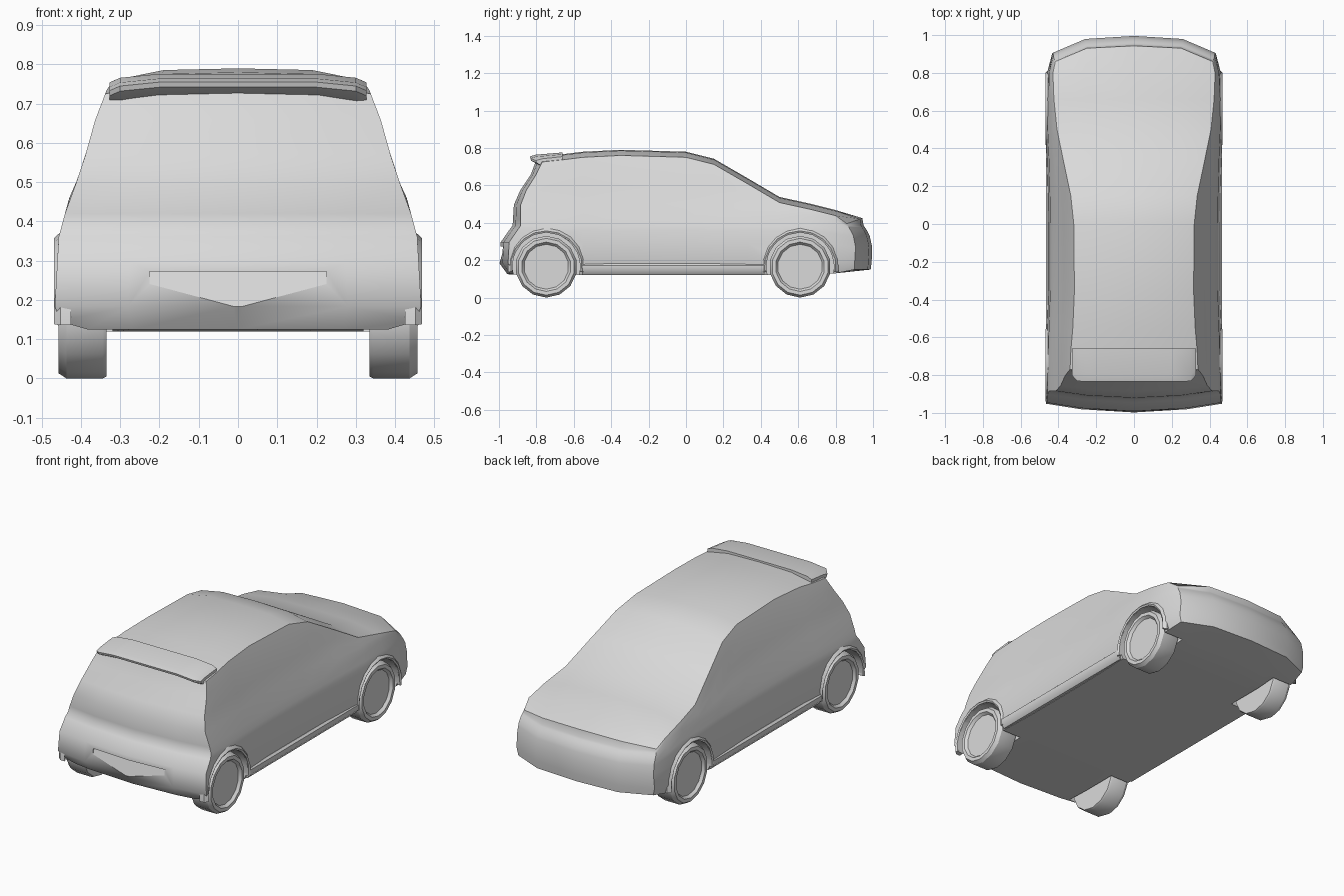
import bpy, bmesh, math
from mathutils import Vector

if "Cube" in bpy.data.objects:
    bpy.data.objects.remove(bpy.data.objects["Cube"])

paint = bpy.data.materials.new("light grey")
paint.diffuse_color = (0.7, 0.7, 0.7, 1)
paint.use_nodes = True
paint.node_tree.nodes["Principled BSDF"].inputs["Base Color"].default_value = paint.diffuse_color


def finish(name, bm, angle=40):
    bmesh.ops.remove_doubles(bm, verts=bm.verts, dist=0.0005)
    bmesh.ops.recalc_face_normals(bm, faces=bm.faces)
    me = bpy.data.meshes.new(name)
    bm.to_mesh(me)
    bm.free()
    me.materials.append(paint)
    ob = bpy.data.objects.new(name, me)
    bpy.context.collection.objects.link(ob)
    smooth(ob, angle)
    return ob


def smooth(ob, angle):
    bpy.ops.object.select_all(action='DESELECT')
    ob.select_set(True)
    bpy.context.view_layer.objects.active = ob
    bpy.ops.object.shade_smooth_by_angle(angle=math.radians(angle))


def lerp_table(table, t):
    if t <= table[0][0]:
        return table[0][1]
    for (a, u), (b, v) in zip(table, table[1:]):
        if t <= b:
            return u + (v - u) * (t - a) / (b - a)
    return table[-1][1]


def skin(bm, rows, closed=False):
    """Quads between neighbouring rows of points."""
    vs = [[bm.verts.new(p) for p in row] for row in rows]
    for a, b in zip(vs, vs[1:]):
        n = len(a)
        for i in range(n if closed else n - 1):
            j = (i + 1) % n
            bm.faces.new((a[i], a[j], b[j], b[i]))


def prism(name, pts, half_width, taper=0.0, x0=None):
    """Extrude a (y, z) outline along x."""
    bm = bmesh.new()
    lo = -half_width if x0 is None else x0
    ends = [[bm.verts.new((x, y, z)) for y, z in pts] for x in (lo, half_width)]
    n = len(pts)
    for e in ends:
        bm.faces.new(e)
    for i in range(n):
        j = (i + 1) % n
        bm.faces.new((ends[0][i], ends[0][j], ends[1][j], ends[1][i]))
    return finish(name, bm)


def lathe(name, profile, centre, side, sides, start=0.0, sweep=2 * math.pi):
    """Spin an (x, radius) profile about the wheel axis."""
    bm = bmesh.new()
    rows = []
    for k in range(sides + 1):
        a = start + sweep * k / sides
        rows.append([(side * x, centre[0] + r * math.cos(a), centre[1] + r * math.sin(a))
                     for x, r in profile])
    skin(bm, rows)
    if sweep < 6:
        for row in (rows[0], rows[-1]):
            bm.faces.new([bm.verts.new(p) for p in row])
    bmesh.ops.dissolve_degenerate(bm, dist=0.0001, edges=bm.edges)
    return finish(name, bm, 30)


# Body outlines: half width by height, tail and nose position by height
SIDE = [(.12, .445), (.18, .467), (.36, .457), (.46, .43), (.52, .402),
        (.65, .367), (.76, .325), (.79, .31)]
TAIL = [(.12, -.95), (.17, -.998), (.29, -.995), (.355, -.95), (.385, -.927),
        (.5, -.92), (.56, -.895), (.71, -.795), (.76, -.79)]
NOSE = [(.13, .985), (.25, 1.0), (.34, .98), (.40, .94), (.43, .925)]
# Stations along the car: y, roof height, width scale, floor height
STATIONS = [(-1, .755, 1, .125), (-.78, .765, 1, .12), (-.55, .78, .985, .12),
            (-.35, .79, .97, .12), (0, .78, .97, .12), (.15, .742, .975, .12),
            (.33, .638, .985, .12), (.5, .538, 1, .12), (.66, .503, 1, .12),
            (.80, .468, .985, .13), (1, .425, .93, .15)]
COLS = (-1, -.6, 0, .6, 1)


def section(y, top, w, floor):
    belt = min(.42, top * .84)
    edge = top - .03
    zs = [floor + f * (belt - floor) for f in (0, .2, .58, .8, .88, 1)]
    zs += [belt + f * (edge - belt) for f in (.25, .5, .78, 1)]
    grid = []
    for i, z in enumerate(zs):
        row = []
        for c in COLS:
            x = c * lerp_table(SIDE, z) * w
            zz = z
            if i == len(zs) - 1 and abs(c) < 1:
                zz = top - .012 * c * c
            if y == -1:
                yy = lerp_table(TAIL, z) + .045 * (x / .46) ** 2
            elif y == 1:
                yy = lerp_table(NOSE, z) - .085 * max(0, (abs(x) - .22) / .2)
            elif y == -.78:
                yy = max(y, lerp_table(TAIL, z) + .12)
            else:
                yy = y
            row.append((x, yy, zz))
        grid.append(row)
    return grid


# Car body: lofted rings, closed by the tail and nose panels
bm = bmesh.new()
grids = [section(*s) for s in STATIONS]
rings = [g[0] + [r[-1] for r in g[1:-1]] + g[-1][::-1] + [r[0] for r in g[-2:0:-1]]
         for g in grids]
skin(bm, rings, closed=True)
skin(bm, grids[0])
skin(bm, grids[-1])
body = finish("body", bm, 45)

# Cut the wheel housings and the plate recess
AXLES = {"rear": (-.747, .165), "front": (.61, .165)}
cutters = [prism("plate_cutter", [(-1.06, .272), (-.972, .272), (-.998, .18), (-1.06, .17)], .225)]
for side in (-1, 1):
    for c in AXLES.values():
        cutters.append(lathe("housing_cutter", [(.32, 0), (.32, .183), (.6, .183), (.6, 0)],
                             c, side, 16))
for cutter in cutters:
    mod = body.modifiers.new("cut", 'BOOLEAN')
    mod.operation = 'DIFFERENCE'
    mod.solver = 'EXACT'
    mod.object = cutter
    bpy.context.view_layer.objects.active = body
    bpy.ops.object.modifier_apply(modifier=mod.name)
    bpy.data.objects.remove(cutter, do_unlink=True)
smooth(body, 40)

# Wheels and flared arch lips
TYRE = [(.335, 0), (.335, .16), (.345, .165), (.437, .165), (.457, .152),
        (.457, .132), (.442, .12), (.442, 0)]
LIP = [(.425, .183), (.464, .183), (.469, .192), (.452, .208), (.425, .208)]
for side, tag in ((-1, "left"), (1, "right")):
    for end, c in AXLES.items():
        lathe(f"{end}_wheel_{tag}", TYRE, c, side, 14, -math.pi / 2)
        lathe(f"{end}_arch_{tag}", LIP, c, side, 10, math.radians(-8), math.radians(196))

# Side sills between the arches
for side, tag in ((-1, "left"), (1, "right")):
    bm = bmesh.new()
    prof = [(.40, .122), (.448, .122), (.466, .145), (.466, .172), (.455, .182), (.40, .182)]
    rows = [[(side * x, y, z) for x, z in prof] for y in (-.557, .42)]
    skin(bm, rows, closed=True)
    for row in rows:
        bm.faces.new([bm.verts.new(p) for p in row])
    finish(f"sill_{tag}", bm)

# Roof spoiler overhanging the tailgate
bm = bmesh.new()
rows = []
for x, dy, dz in ((-.328, .03, -.022), (-.3, 0, -.01), (-.2, -.003, 0), (.2, -.003, 0),
                  (.3, 0, -.01), (.328, .03, -.022)):
    rows.append([(x, -.66, .776 + dz), (x, -.80 + dy, .764 + dz), (x, -.832 + dy, .755 + dz),
                 (x, -.828 + dy, .742 + dz), (x, -.785 + dy, .718 + dz), (x, -.66, .73)])
skin(bm, rows, closed=True)
for row in (rows[0], rows[-1]):
    bm.faces.new([bm.verts.new(p) for p in row])
finish("spoiler", bm)
